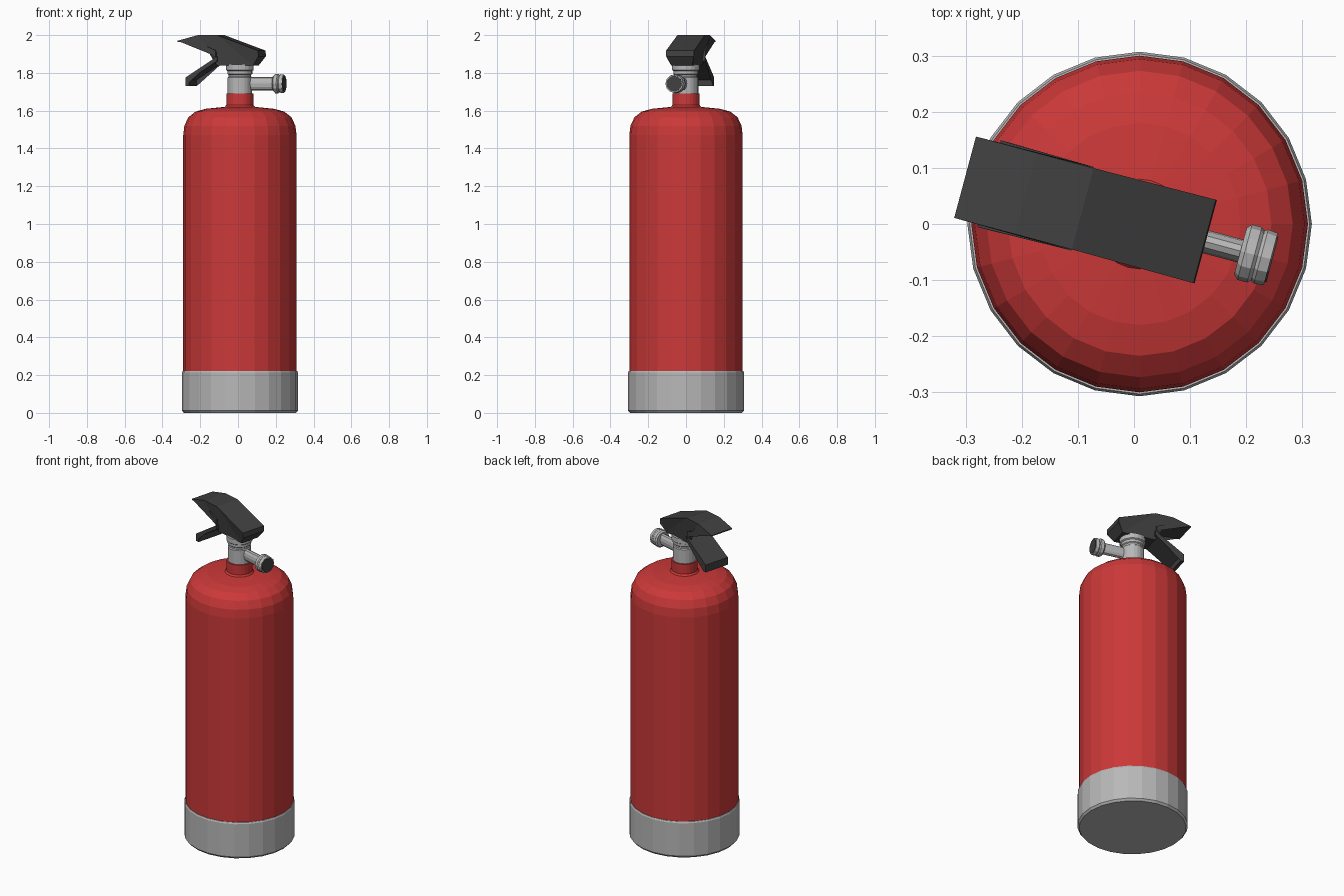
import bpy, bmesh, math
from mathutils import Matrix

if "Cube" in bpy.data.objects:
    bpy.data.objects.remove(bpy.data.objects["Cube"])


def material(name, rgb):
    m = bpy.data.materials.new(name)
    m.use_nodes = True
    m.diffuse_color = (*rgb, 1)
    m.node_tree.nodes["Principled BSDF"].inputs["Base Color"].default_value = (*rgb, 1)
    return m


RED = material("red paint", (0.60, 0.04, 0.04))
SILVER = material("silver metal", (0.48, 0.48, 0.48))
DARK = material("dark plastic", (0.052, 0.052, 0.052))

AXIS_X = 0.01
HEAD = Matrix.Translation((AXIS_X, 0, 0)) @ Matrix.Rotation(math.radians(-15), 4, "Z")


def finish(name, bm, mat, matrix):
    bmesh.ops.recalc_face_normals(bm, faces=bm.faces)
    bm.transform(matrix)
    mesh = bpy.data.meshes.new(name)
    bm.to_mesh(mesh)
    bm.free()
    mesh.materials.append(mat)
    obj = bpy.data.objects.new(name, mesh)
    bpy.context.collection.objects.link(obj)
    return obj


def lathe(name, profile, mat, sides, matrix=HEAD):
    """Closed solid turned from (radius, height) points."""
    bm = bmesh.new()
    rings = []
    for r, z in profile:
        angles = [math.tau * i / sides for i in range(sides)]
        rings.append([bm.verts.new((r * math.cos(a), r * math.sin(a), z)) for a in angles])
    for low, high in zip(rings, rings[1:]):
        for i in range(sides):
            j = (i + 1) % sides
            bm.faces.new((low[i], low[j], high[j], high[i]))
    bm.faces.new(rings[0][::-1])
    bm.faces.new(rings[-1])
    return finish(name, bm, mat, matrix)


def extrude_profile(name, points, mat):
    """Side profile of (along, height, half width) points, spanned across the head."""
    bm = bmesh.new()
    left = [bm.verts.new((u, w, z)) for u, z, w in points]
    right = [bm.verts.new((u, -w, z)) for u, z, w in points]
    bm.faces.new(left)
    bm.faces.new(right[::-1])
    for i in range(len(points)):
        j = (i + 1) % len(points)
        bm.faces.new((left[i], right[i], right[j], left[j]))
    bmesh.ops.triangulate(bm, faces=[f for f in bm.faces if len(f.verts) > 4])
    return finish(name, bm, mat, HEAD)


# Tank and foot ring
UPRIGHT = Matrix.Translation((AXIS_X, 0, 0))
lathe("tank", [(0.30, 0.1), (0.30, 1.47), (0.294, 1.52), (0.273, 1.565), (0.235, 1.595),
               (0.18, 1.61), (0.08, 1.62), (0.072, 1.63), (0.072, 1.69)], RED, 24, UPRIGHT)
lathe("foot_ring", [(0.297, 0), (0.307, 0.012), (0.307, 0.213), (0.303, 0.222), (0.29, 0.222)],
      SILVER, 24, UPRIGHT)

# Valve column with a groove and a collar
lathe("valve", [(0.065, 1.68), (0.065, 1.775), (0.06, 1.78), (0.06, 1.79), (0.066, 1.795),
                (0.066, 1.81), (0.073, 1.815), (0.073, 1.845)], SILVER, 20)

# Side outlet with an oval pipe and a ribbed nut
OUTLET = HEAD @ Matrix.Translation((0, 0, 1.743)) @ Matrix.Rotation(math.pi / 2, 4, "Y")
OVAL = OUTLET @ Matrix.Diagonal((1.7, 1, 1, 1))
lathe("outlet_pipe", [(0.021, 0.03), (0.021, 0.20)], SILVER, 12, OVAL)
lathe("outlet_nut", [(0.043, 0.186), (0.051, 0.194), (0.051, 0.212), (0.046, 0.218),
                     (0.050, 0.224), (0.048, 0.242)], SILVER, 12, OUTLET)
lathe("outlet_opening", [(0.042, 0.238), (0.042, 0.245)], DARK, 12, OUTLET)

# Top grip with a chamfered block over the valve
extrude_profile("top_grip", [
    (-0.322, 1.970, 0.075), (-0.21, 2.0, 0.075), (-0.105, 2.0, 0.075), (0.12, 1.918, 0.077),
    (0.122, 1.888, 0.077), (0.088, 1.84, 0.058), (-0.112, 1.84, 0.058), (-0.112, 1.888, 0.077),
    (-0.112, 1.918, 0.077), (-0.2, 1.958, 0.075), (-0.322, 1.964, 0.075)], DARK)

# Lower squeeze lever
extrude_profile("squeeze_lever", [
    (-0.278, 1.73, 0.08), (-0.278, 1.775, 0.08), (-0.105, 1.887, 0.077), (-0.105, 1.862, 0.077),
    (-0.258, 1.763, 0.08), (-0.258, 1.73, 0.08)], DARK)
